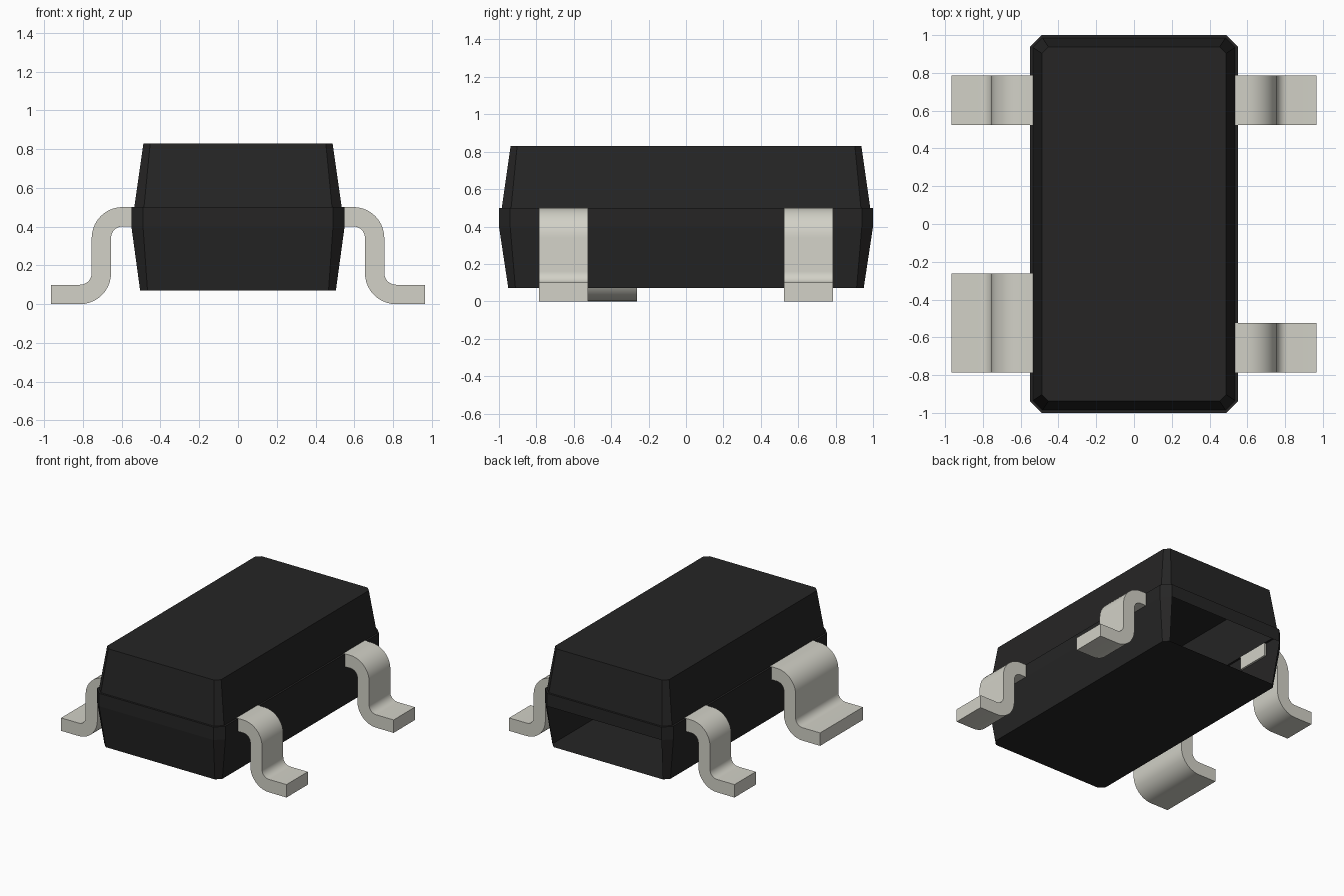
import bpy, bmesh, math

cube = bpy.data.objects.get("Cube")
if cube:
    bpy.data.objects.remove(cube, do_unlink=True)


def material(name, rgb):
    m = bpy.data.materials.new(name)
    m.diffuse_color = (*rgb, 1)
    m.use_nodes = True
    node = next(n for n in m.node_tree.nodes if n.type == 'BSDF_PRINCIPLED')
    node.inputs["Base Color"].default_value = (*rgb, 1)
    return m


BLACK = material("black_plastic", (0.0188, 0.0185, 0.0185))
METAL = material("tinned_metal", (0.644, 0.638, 0.571))


def finish(bm, name, mat):
    mesh = bpy.data.meshes.new(name)
    bm.to_mesh(mesh)
    bm.free()
    mesh.materials.append(mat)
    ob = bpy.data.objects.new(name, mesh)
    bpy.context.collection.objects.link(ob)
    return ob


def loft(bm, rings, skip=()):
    """Join closed rings of points with quads and cap both ends."""
    vs = [[bm.verts.new(p) for p in ring] for ring in rings]
    n = len(vs[0])
    for k, (a, b) in enumerate(zip(vs, vs[1:])):
        for i in range(n):
            if (k, i) not in skip:
                j = (i + 1) % n
                bm.faces.new((a[i], a[j], b[j], b[i]))
    bm.faces.new(vs[0][::-1])
    bm.faces.new(vs[-1])


def chamfered(hx, hy, c, z):
    """Rectangle with cut corners, anticlockwise; edge 2 is the back."""
    return [(hx, -hy + c, z), (hx, hy - c, z), (hx - c, hy, z), (-hx + c, hy, z),
            (-hx, hy - c, z), (-hx, -hy + c, z), (-hx + c, -hy, z), (hx - c, -hy, z)]


# Body: tapered halves meeting at a belt with a small ledge, lower back left open
bm = bmesh.new()
loft(bm, [chamfered(0.505, 0.95, 0.038, 0.07),
          chamfered(0.55, 1.00, 0.06, 0.40),
          chamfered(0.55, 1.00, 0.06, 0.50),
          chamfered(0.535, 0.985, 0.05, 0.50),
          chamfered(0.488, 0.938, 0.035, 0.83)], skip={(0, 2)})
finish(bm, "body", BLACK)


def arc(cx, cz, start, end, outer_r, inner_r, steps=10):
    """Pairs of points on two concentric arcs."""
    pairs = []
    for i in range(steps + 1):
        t = math.radians(start + (end - start) * i / steps)
        c, s = math.cos(t), math.sin(t)
        pairs.append(((cx + outer_r * c, cz + outer_r * s),
                      (cx + inner_r * c, cz + inner_r * s)))
    return pairs


# Gull-wing strip: shoulder, upper bend, lower bend, foot
STRIP = ([((0.535, 0.501), (0.535, 0.40))]
         + arc(0.595, 0.341, 90, 0, 0.16, 0.06)
         + arc(0.815, 0.16, 180, 270, 0.06, 0.16)
         + [((0.965, 0.10), (0.965, 0.0))])


def lead(name, side, y0, y1):
    bm = bmesh.new()
    loft(bm, [[(side * a[0], y0, a[1]), (side * a[0], y1, a[1]),
               (side * b[0], y1, b[1]), (side * b[0], y0, b[1])] for a, b in STRIP])
    bmesh.ops.recalc_face_normals(bm, faces=bm.faces[:])
    ob = finish(bm, name, METAL)
    bpy.ops.object.select_all(action='DESELECT')
    ob.select_set(True)
    bpy.context.view_layer.objects.active = ob
    bpy.ops.object.shade_smooth_by_angle(angle=math.radians(30))


lead("left_front_lead", 1, -0.785, -0.525)
lead("left_back_lead", 1, 0.525, 0.785)
lead("right_back_lead", -1, 0.525, 0.785)
lead("right_front_wide_lead", -1, -0.785, -0.262)
